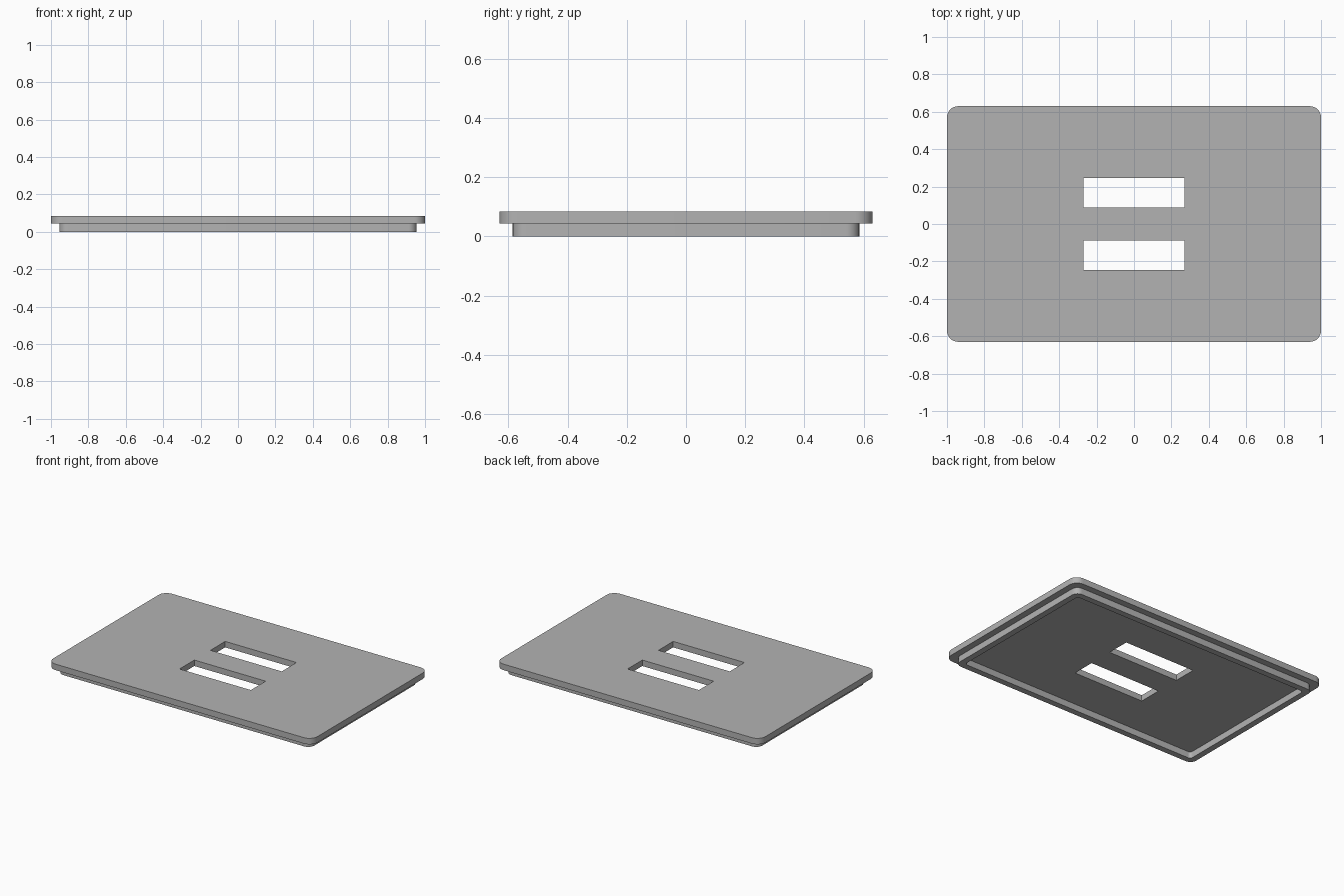
import bpy, bmesh
from math import pi, sin, cos

default_cube = bpy.data.objects.get("Cube")
if default_cube:
    bpy.data.objects.remove(default_cube, do_unlink=True)

HALF_X, HALF_Y = 1.0, 0.63
TOP, LEDGE = 0.085, 0.044
RIM_INSET, RIM_WIDTH = 0.045, 0.042
CORNER_STEPS = 8

grey = bpy.data.materials.new("plain grey")
grey.use_nodes = True
colour = (0.45, 0.45, 0.45, 1)
grey.diffuse_color = colour
grey.node_tree.nodes["Principled BSDF"].inputs["Base Color"].default_value = colour


def rounded_loop(bm, inset, radius, z):
    """Ring of vertices around a rounded rectangle."""
    hx, hy = HALF_X - inset - radius, HALF_Y - inset - radius
    ring = []
    for i, (sx, sy) in enumerate([(1, 1), (-1, 1), (-1, -1), (1, -1)]):
        for k in range(CORNER_STEPS + 1):
            a = (i + k / CORNER_STEPS) * pi / 2
            ring.append(bm.verts.new((sx * hx + radius * cos(a), sy * hy + radius * sin(a), z)))
    return ring


def make_object(name, bm):
    bmesh.ops.recalc_face_normals(bm, faces=bm.faces[:])
    mesh = bpy.data.meshes.new(name)
    bm.to_mesh(mesh)
    bm.free()
    mesh.materials.append(grey)
    obj = bpy.data.objects.new(name, mesh)
    bpy.context.collection.objects.link(obj)
    return obj


# Lid: plate edge, overhanging ledge and hollow rim lofted as one closed skin
inner = RIM_INSET + RIM_WIDTH
sections = [
    (0, 0.06, TOP), (0, 0.06, LEDGE),
    (RIM_INSET, 0.045, LEDGE), (RIM_INSET, 0.045, 0),
    (inner, 0.02, 0), (inner, 0.02, LEDGE),
]
bm = bmesh.new()
rings = [rounded_loop(bm, *s) for s in sections]
for upper, lower in zip(rings, rings[1:]):
    for k in range(len(upper)):
        j = (k + 1) % len(upper)
        bm.faces.new((upper[k], upper[j], lower[j], lower[k]))
bm.faces.new(rings[0])
bm.faces.new(rings[-1])
lid = make_object("lid", bm)

# Two handle slots cut through the plate
cutters = []
for side in (-1, 1):
    bm = bmesh.new()
    bmesh.ops.create_cube(bm, size=1)
    bmesh.ops.scale(bm, vec=(0.54, 0.16, 0.4), verts=bm.verts[:])
    bmesh.ops.translate(bm, vec=(0, side * 0.167, TOP), verts=bm.verts[:])
    cutter = make_object("slot_cutter", bm)
    cutter.hide_render = True
    cutters.append(cutter)
    cut = lid.modifiers.new("slot", "BOOLEAN")
    cut.operation, cut.solver, cut.object = "DIFFERENCE", "EXACT", cutter

# Bake the cuts, drop the cutters, then smooth only the rounded corners
bpy.ops.object.select_all(action="DESELECT")
lid.select_set(True)
bpy.context.view_layer.objects.active = lid
for modifier in list(lid.modifiers):
    bpy.ops.object.modifier_apply(modifier=modifier.name)
for cutter in cutters:
    bpy.data.objects.remove(cutter, do_unlink=True)
bpy.ops.object.shade_smooth_by_angle(angle=pi / 6)
